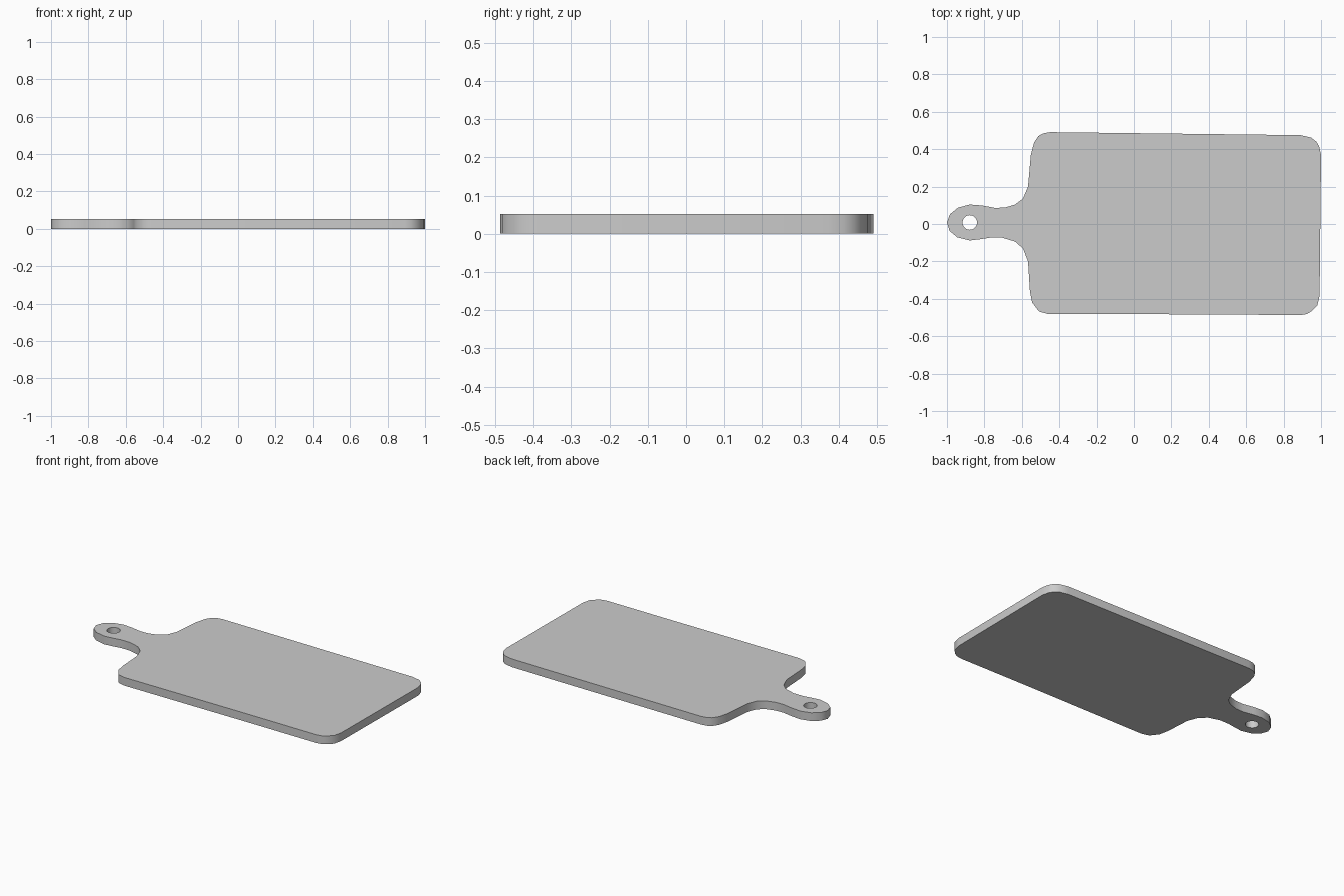
import bpy, bmesh, math

if "Cube" in bpy.data.objects:
    bpy.data.objects.remove(bpy.data.objects["Cube"])

THICKNESS = 0.052

# Outline seen from above, counter-clockwise from the lower left corner
outline = [
    (-0.508, -0.468), (-0.46, -0.481), (0.39, -0.483),
    # right end with rounded corners
    (0.89, -0.487), (0.925, -0.481), (0.95, -0.466), (0.98, -0.435), (0.992, -0.385),
    (1.0, 0.37), (0.99, 0.415), (0.975, 0.44), (0.947, 0.462), (0.89, 0.475),
    # upper left corner
    (-0.45, 0.491), (-0.487, 0.484), (-0.512, 0.47), (-0.535, 0.435), (-0.552, 0.37),
    # handle, upper side
    (-0.567, 0.2), (-0.594, 0.136), (-0.636, 0.104), (-0.69, 0.088), (-0.743, 0.086),
    (-0.813, 0.099), (-0.877, 0.104), (-0.94, 0.088), (-0.984, 0.052), (-1.0, 0.008),
    # handle, lower side
    (-0.986, -0.037), (-0.945, -0.071), (-0.877, -0.088), (-0.82, -0.081),
    (-0.77, -0.073), (-0.706, -0.073), (-0.636, -0.094), (-0.594, -0.131),
    (-0.567, -0.2), (-0.557, -0.36), (-0.545, -0.42),
]
# Hanging hole
hole = [(-0.878 + 0.039 * math.cos(a), 0.008 + 0.039 * math.sin(a))
        for a in (2 * math.pi * i / 20 for i in range(20))]

bm = bmesh.new()


def add_loop(points):
    verts = [bm.verts.new((x, y, 0)) for x, y in points]
    return [bm.edges.new((v, verts[(i + 1) % len(verts)])) for i, v in enumerate(verts)]


# Fill the outline around the hole, then extrude to a slab
edges = add_loop(outline) + add_loop(hole)
bmesh.ops.triangle_fill(bm, edges=edges, use_beauty=True, normal=(0, 0, 1))
result = bmesh.ops.extrude_face_region(bm, geom=bm.faces[:], use_keep_orig=True)
top = [g for g in result["geom"] if isinstance(g, bmesh.types.BMVert)]
bmesh.ops.translate(bm, verts=top, vec=(0, 0, THICKNESS))
bmesh.ops.recalc_face_normals(bm, faces=bm.faces[:])

mesh = bpy.data.meshes.new("cutting_board")
bm.to_mesh(mesh)
bm.free()
board = bpy.data.objects.new("cutting_board", mesh)
bpy.context.collection.objects.link(board)

# Smooth rim, sharp top and bottom edges
bpy.context.view_layer.objects.active = board
board.select_set(True)
bpy.ops.object.shade_smooth_by_angle(angle=math.radians(40))
